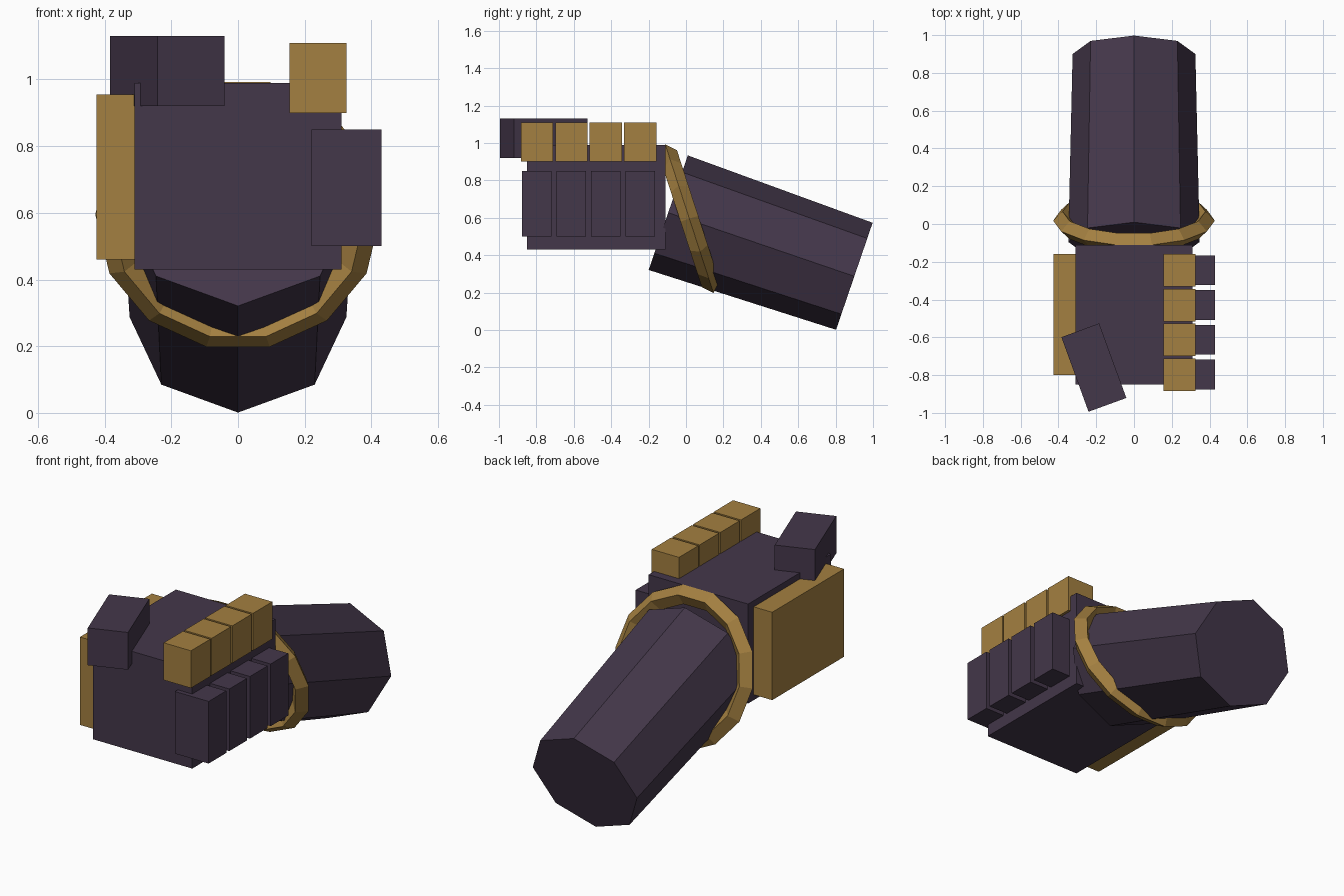
import bpy
import bmesh
import math
from mathutils import Matrix, Vector

cube = bpy.data.objects.get("Cube")
if cube:
    bpy.data.objects.remove(cube, do_unlink=True)


def make_material(name, rgb):
    mat = bpy.data.materials.new(name)
    mat.use_nodes = True
    color = (*rgb, 1.0)
    mat.diffuse_color = color
    mat.node_tree.nodes["Principled BSDF"].inputs["Base Color"].default_value = color
    return mat


plum = make_material("dark plum", (0.057, 0.038, 0.068))
gold = make_material("old gold", (0.37, 0.215, 0.052))


def add_object(name, bm, mat):
    mesh = bpy.data.meshes.new(name)
    bm.to_mesh(mesh)
    bm.free()
    mesh.materials.append(mat)
    obj = bpy.data.objects.new(name, mesh)
    bpy.context.collection.objects.link(obj)
    return obj


def box(name, center, size, mat, turn=0):
    bm = bmesh.new()
    bmesh.ops.create_cube(bm, size=1, matrix=Matrix.Diagonal((*size, 1)))
    obj = add_object(name, bm, mat)
    obj.location = center
    obj.rotation_euler.z = math.radians(turn)
    return obj


# Fist: palm block, plate on the outer hand, angled thumb
box("palm", (0, -0.48, 0.71), (0.62, 0.74, 0.56), plum)
box("hand_plate", (-0.365, -0.48, 0.708), (0.12, 0.64, 0.495), gold)
box("thumb", (-0.2125, -0.76, 1.025), (0.213, 0.42, 0.21), plum, turn=20)

# Four fingers, each with a knuckle guard
for i in range(4):
    y = -0.245 - 0.184 * i
    box(f"knuckle_{i + 1}", (0.24, y, 1.005), (0.17, 0.172, 0.21), gold)
    box(f"finger_{i + 1}", (0.325, y, 0.675), (0.21, 0.157, 0.35), plum)

# Forearm: tapered, slightly flattened octagonal prism sloping down to the back
near, far = Vector((0, -0.095, 0.627)), Vector((0, 0.90, 0.287))
axis = (far - near).normalized()
side = Vector((1, 0, 0))
frame = Matrix((side, axis.cross(side), axis)).transposed().to_4x4()
bm = bmesh.new()
bmesh.ops.create_cone(bm, cap_ends=True, segments=8, radius1=0.348,
                      radius2=0.325, depth=(far - near).length)
bmesh.ops.transform(bm, verts=bm.verts, matrix=Matrix.Translation((near + far) / 2)
                    @ frame @ Matrix.Diagonal((1, 0.93, 1, 1)))
add_object("forearm", bm, plum)

# Wrist ring: faceted hoop leaning forward over the wrist
bpy.ops.mesh.primitive_torus_add(major_segments=14, minor_segments=4,
                                 major_radius=0.378, minor_radius=0.05,
                                 location=(0, 0.018, 0.595),
                                 rotation=(math.radians(-72), 0, 0))
ring = bpy.context.object
ring.name = "wrist_ring"
ring.data.materials.append(gold)
for poly in ring.data.polygons:
    poly.use_smooth = False
